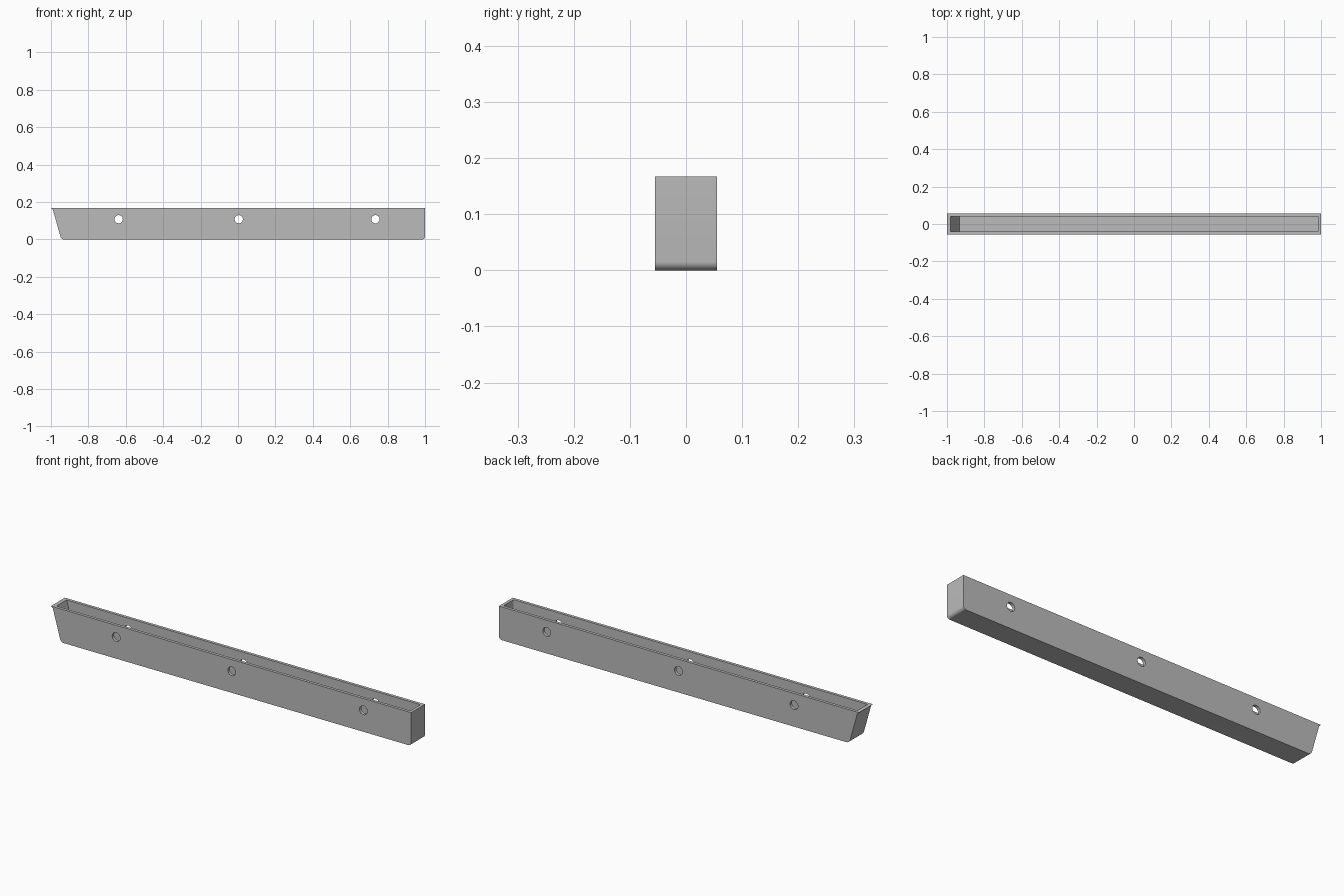
import bpy, bmesh, math
from mathutils import Matrix

cube = bpy.data.objects.get("Cube")
if cube:
    bpy.data.objects.remove(cube, do_unlink=True)

HALF_W, HEIGHT, WALL, FLOOR = 0.055, 0.167, 0.015, 0.017

grey = bpy.data.materials.new("plain grey")
grey.use_nodes = True
colour = (0.5, 0.5, 0.5, 1)
grey.diffuse_color = colour
grey.node_tree.nodes["Principled BSDF"].inputs["Base Color"].default_value = colour


def prism(points, half):
    """Side outline in x and z, extruded along y."""
    bm = bmesh.new()
    face = bm.faces.new([bm.verts.new((x, -half, z)) for x, z in points])
    new = bmesh.ops.extrude_face_region(bm, geom=[face])["geom"]
    verts = [v for v in new if isinstance(v, bmesh.types.BMVert)]
    bmesh.ops.translate(bm, verts=verts, vec=(0, 2 * half, 0))
    bmesh.ops.recalc_face_normals(bm, faces=bm.faces)
    return bm


def round_edges(bm, test, radius, segments):
    edges = [e for e in bm.edges if test(*e.verts)]
    bmesh.ops.bevel(bm, geom=edges, offset=radius, segments=segments,
                    profile=0.5, affect='EDGES')


def finish(bm, name):
    mesh = bpy.data.meshes.new(name)
    bm.to_mesh(mesh)
    bm.free()
    mesh.materials.append(grey)
    obj = bpy.data.objects.new(name, mesh)
    bpy.context.collection.objects.link(obj)
    return obj


# Trough body: sloped end with a small lip, rounded lower corners
bm = prism([(-1, HEIGHT), (-0.99, 0.16), (-0.945, 0), (1, 0), (1, HEIGHT)], HALF_W)
round_edges(bm, lambda a, b: max(a.co.z, b.co.z) < 0.001
            and abs(a.co.x - b.co.x) < 0.001, 0.016, 6)
body = finish(bm, "trough_body")

# Open-topped cavity, following the sloped end
top = HEIGHT + 0.03
bm = prism([(-0.989, top), (-0.934, FLOOR), (0.985, FLOOR), (0.985, top)],
           HALF_W - WALL)
round_edges(bm, lambda a, b: min(a.co.x, b.co.x) > 0.9
            and abs(a.co.z - b.co.z) > 0.1, 0.006, 4)
cutters = [finish(bm, "cavity_cutter")]

# Bolt holes through both side walls
for x in (-0.638, 0.004, 0.735):
    bm = bmesh.new()
    bmesh.ops.create_cone(bm, cap_ends=True, segments=32, radius1=0.022,
                          radius2=0.022, depth=0.2,
                          matrix=Matrix.Translation((x, 0, 0.108))
                          @ Matrix.Rotation(math.pi / 2, 4, 'X'))
    cutters.append(finish(bm, "hole_cutter"))

# Cut the openings and clear the helpers
bpy.ops.object.select_all(action='DESELECT')
body.select_set(True)
bpy.context.view_layer.objects.active = body
for cutter in cutters:
    cutter.hide_render = True
    mod = body.modifiers.new("opening", 'BOOLEAN')
    mod.operation, mod.solver, mod.object = 'DIFFERENCE', 'EXACT', cutter
    bpy.ops.object.modifier_apply(modifier=mod.name)
    bpy.data.objects.remove(cutter, do_unlink=True)

bpy.ops.object.shade_smooth_by_angle(angle=math.radians(30))
